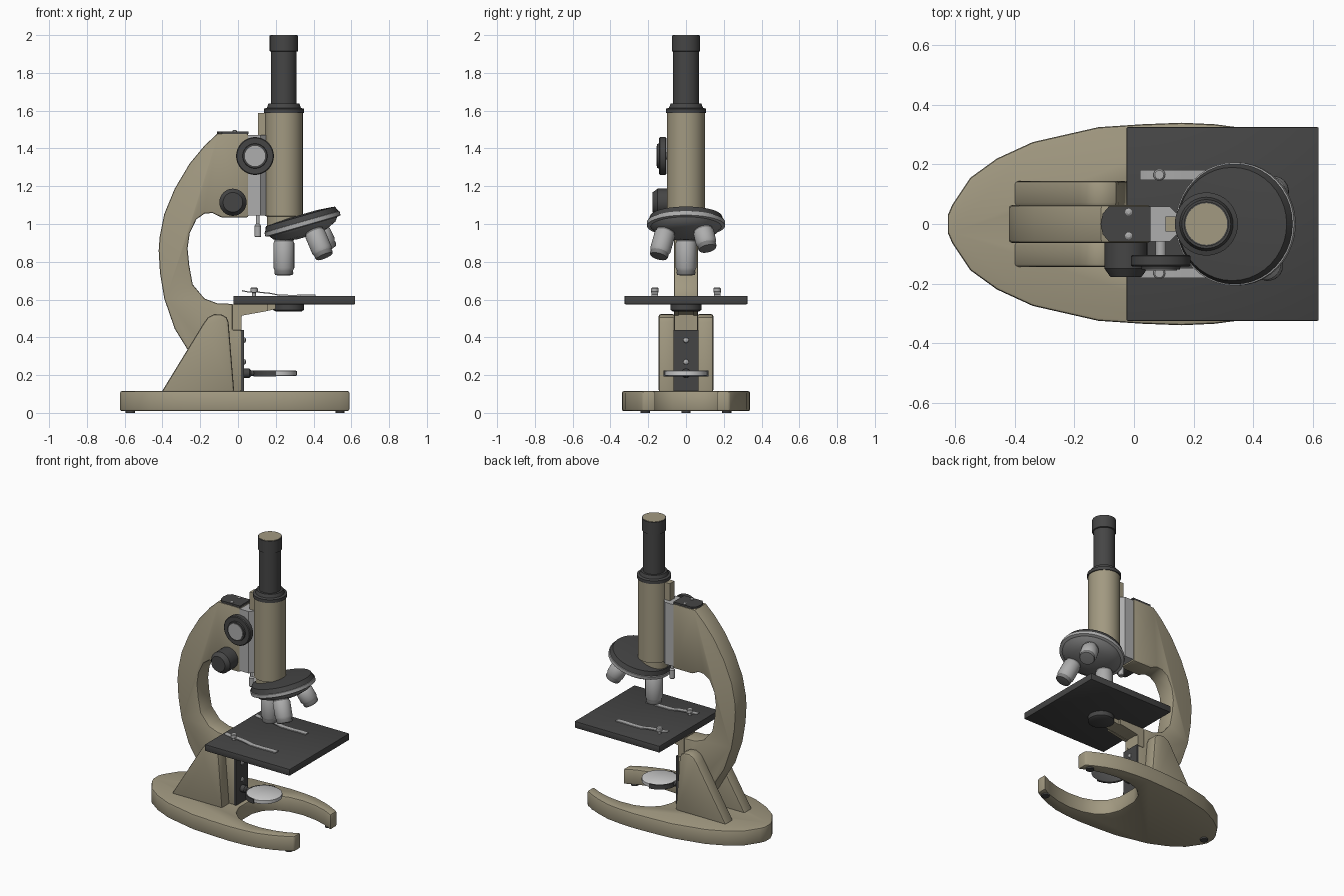
import bpy, bmesh, math
from mathutils import Matrix, Vector


def material(name, rgb):
    m = bpy.data.materials.new(name)
    m.diffuse_color = (*rgb, 1)
    return m


BEIGE = material("beige_paint", (0.36, 0.32, 0.22))
DARK = material("dark_enamel", (0.06, 0.06, 0.06))
STEEL = material("steel", (0.42, 0.42, 0.42))
GREY = material("grey_metal", (0.2, 0.2, 0.2))
GLASS = material("mirror_face", (0.52, 0.52, 0.52))


def finish(name, bm, mat, matrix=Matrix(), angle=32):
    bmesh.ops.recalc_face_normals(bm, faces=bm.faces)
    bm.transform(matrix)
    me = bpy.data.meshes.new(name)
    bm.to_mesh(me)
    bm.free()
    me.shade_smooth()
    me.set_sharp_from_angle(angle=math.radians(angle))
    me.materials.append(mat)
    ob = bpy.data.objects.new(name, me)
    bpy.context.collection.objects.link(ob)
    return ob


def prism(name, pts, lo, hi, mat, axis="Y", bevel=0.0):
    """Extrude a 2D outline: XZ outline along Y, or XY outline along Z."""
    bm = bmesh.new()
    put = (lambda p: (p[0], lo, p[1])) if axis == "Y" else (lambda p: (p[0], p[1], lo))
    face = bm.faces.new([bm.verts.new(put(p)) for p in pts])
    out = bmesh.ops.extrude_face_region(bm, geom=[face])["geom"]
    step = Vector((0, hi - lo, 0)) if axis == "Y" else Vector((0, 0, hi - lo))
    bmesh.ops.translate(bm, vec=step, verts=[v for v in out if isinstance(v, bmesh.types.BMVert)])
    bmesh.ops.recalc_face_normals(bm, faces=bm.faces)
    if bevel:
        edges = [e for e in bm.edges if e.calc_face_angle(0) > math.radians(50)]
        bmesh.ops.bevel(bm, geom=edges, offset=bevel, segments=2, profile=0.5,
                        affect="EDGES", clamp_overlap=True)
    return finish(name, bm, mat)


def box(name, x0, x1, y0, y1, z0, z1, mat, bevel=0.0):
    return prism(name, [(x0, z0), (x1, z0), (x1, z1), (x0, z1)], y0, y1, mat, "Y", bevel)


def lathe(name, profile, mat, matrix=Matrix(), seg=32):
    """Solid of revolution about local Z from (radius, height) pairs, capped at both ends."""
    bm = bmesh.new()
    rings = [[bm.verts.new((r * math.cos(2 * math.pi * i / seg), r * math.sin(2 * math.pi * i / seg), z))
              for i in range(seg)] for r, z in profile]
    for a, b in zip(rings, rings[1:]):
        for i in range(seg):
            j = (i + 1) % seg
            bm.faces.new((a[i], a[j], b[j], b[i]))
    bm.faces.new(rings[0])
    bm.faces.new(rings[-1])
    return finish(name, bm, mat, matrix)


def at(x, y, z):
    return Matrix.Translation((x, y, z))


FRONT = Matrix.Rotation(math.pi / 2, 4, "X")   # local Z points to -y
RIGHT = Matrix.Rotation(math.pi / 2, 4, "Y")   # local Z points to +x

# Horseshoe base and its feet
half = [(-0.625, 0.03), (-0.61, 0.065), (-0.55, 0.155), (-0.46, 0.22), (-0.34, 0.275), (-0.12, 0.325),
        (0.03, 0.335), (0.16, 0.34), (0.27, 0.335), (0.37, 0.322), (0.47, 0.29), (0.54, 0.258), (0.59, 0.23),
        (0.59, 0.16), (0.52, 0.195), (0.43, 0.222), (0.33, 0.235), (0.23, 0.228), (0.15, 0.2), (0.09, 0.145),
        (0.06, 0.07)]
prism("base", half + [(x, -y) for x, y in reversed(half)], 0.01, 0.115, BEIGE, "Z", 0.01)
for x, y in ((-0.57, 0), (0.54, 0.215), (0.54, -0.215)):
    lathe("foot", [(0.025, 0), (0.025, 0.014)], DARK, at(x, y, 0), 16)

# Pillar cheeks either side of the arm
cheek = [(-0.405, 0.11), (-0.185, 0.47), (-0.16, 0.505), (-0.125, 0.523), (-0.085, 0.52), (-0.06, 0.505),
         (-0.05, 0.48), (-0.02, 0.11)]
for s in (-1, 1):
    prism("pillar_cheek", cheek, s * 0.06, s * 0.145, BEIGE, "Y", 0.012)

# Curved arm
arm = [(0.055, 1.478), (-0.11, 1.478), (-0.177, 1.415), (-0.256, 1.32), (-0.335, 1.187), (-0.39, 1.054),
       (-0.415, 0.93), (-0.42, 0.86), (-0.413, 0.74), (-0.39, 0.604), (-0.335, 0.445), (-0.27, 0.34),
       (-0.2, 0.22), (-0.19, 0.112), (0.018, 0.112), (0.018, 0.44), (-0.028, 0.44), (-0.028, 0.577),
       (-0.11, 0.58), (-0.177, 0.605), (-0.24, 0.68), (-0.258, 0.78), (-0.267, 0.87), (-0.256, 0.95),
       (-0.22, 1.025), (-0.177, 1.055), (-0.135, 1.058), (-0.087, 1.035), (0.055, 1.035)]
prism("arm", arm, -0.063, 0.063, BEIGE, "Y", 0.009)

# Cap plate on the arm with two screws
prism("arm_cap", [(0.055, -0.058), (0.055, 0.058), (-0.085, 0.058), (-0.105, 0.035), (-0.112, 0),
                  (-0.105, -0.035), (-0.085, -0.058)], 1.476, 1.49, DARK, "Z")
for s in (-1, 1):
    lathe("cap_screw", [(0.012, 0), (0.012, 0.008), (0.006, 0.012)], STEEL, at(-0.018, s * 0.04, 1.486), 12)

# Stage, bracket and condenser
box("stage", -0.025, 0.62, -0.325, 0.325, 0.575, 0.62, DARK, 0.004)
prism("stage_bracket", [(-0.028, 0.577), (-0.028, 0.44), (0.016, 0.44), (0.02, 0.52), (0.17, 0.543), (0.2, 0.55),
                        (0.2, 0.577)], -0.045, 0.045, BEIGE)
for s in (-1, 1):
    prism("bracket_rib", [(-0.028, 0.577), (-0.028, 0.44), (0.018, 0.44), (0.02, 0.515), (0.16, 0.54),
                          (0.16, 0.577)], s * 0.04, s * 0.06, BEIGE)
lathe("condenser", [(0.07, 0.538), (0.082, 0.545), (0.082, 0.58)], DARK, at(0.268, 0, 0))

# Stage clips
clip = [(0.02, 0.65), (0.05, 0.644), (0.11, 0.642), (0.17, 0.636), (0.22, 0.626), (0.3, 0.625), (0.36, 0.627),
        (0.41, 0.626)]
for s in (-1, 1):
    y = s * 0.165
    prism("stage_clip", clip + [(x, z - 0.006) for x, z in reversed(clip)], y - 0.017, y + 0.017, STEEL)
    lathe("clip_screw", [(0.011, 0.615), (0.011, 0.636), (0.02, 0.637), (0.02, 0.658), (0.015, 0.663)], STEEL,
          at(0.085, y, 0), 20)

# Front plate with screws, and swivelling mirror
box("mirror_plate", 0.016, 0.031, -0.065, 0.065, 0.115, 0.44, DARK)
for z in (0.27, 0.385):
    lathe("plate_screw", [(0.015, 0), (0.013, 0.008), (0.006, 0.012)], STEEL, at(0.03, 0, z) @ RIGHT, 16)
lathe("mirror_stem", [(0.024, 0.03), (0.024, 0.06), (0.015, 0.07), (0.015, 0.11)], DARK, at(0, 0, 0.21) @ RIGHT, 20)
lathe("mirror", [(0.105, 0.195), (0.112, 0.199), (0.112, 0.221), (0.105, 0.225)], GLASS, at(0.2, 0, 0))
arc = [math.radians(90 + 180 * i / 16) for i in range(17)]
prism("mirror_fork", [(0.2 + 0.118 * math.cos(a), 0.118 * math.sin(a)) for a in arc]
      + [(0.2 + 0.108 * math.cos(a), 0.108 * math.sin(a)) for a in reversed(arc)], 0.193, 0.224, DARK, "Z")

# Focus slide, rack and stop pin
prism("focus_slide", [(0.053, -0.058), (0.12, -0.058), (0.148, -0.03), (0.148, 0.03), (0.12, 0.058),
                      (0.053, 0.058)], 1.045, 1.47, STEEL, "Z")
box("rack", 0.105, 0.16, -0.025, 0.025, 1.05, 1.588, BEIGE)
lathe("stop_pin", [(0.014, 0.93), (0.018, 0.935), (0.018, 0.99), (0.01, 1.0), (0.01, 1.05)], STEEL,
      at(0.105, 0, 0), 16)

# Coarse and fine focus knobs
coarse = at(0.09, 0, 1.36) @ FRONT
lathe("coarse_shaft", [(0.018, 0.04), (0.018, 0.12)], STEEL, coarse, 16)
lathe("coarse_knob", [(0.095, 0.104), (0.1, 0.108), (0.1, 0.138), (0.095, 0.143), (0.066, 0.143), (0.064, 0.153)],
      DARK, coarse, 40)
lathe("coarse_knob_cap", [(0.054, 0.15), (0.054, 0.156)], STEEL, coarse)
lathe("fine_knob", [(0.072, 0.06), (0.072, 0.15), (0.052, 0.178)], DARK, at(-0.027, 0, 1.115) @ FRONT)

# Body tube and eyepiece
TUBE = at(0.243, 0, 0)
lathe("body_tube", [(0.09, 0.98), (0.09, 1.04), (0.1, 1.042), (0.1, 1.59)], BEIGE, TUBE, 40)
lathe("tube_collar", [(0.106, 1.588), (0.106, 1.61), (0.09, 1.615), (0.082, 1.637), (0.066, 1.637)], DARK, TUBE, 40)
lathe("eyepiece_tube", [(0.068, 1.6), (0.068, 1.92)], DARK, TUBE)
lathe("eyepiece_cap", [(0.068, 1.912), (0.075, 1.915), (0.075, 1.998), (0.07, 1.998)], DARK, TUBE)
lathe("eyepiece_lens", [(0.07, 1.99), (0.07, 2.0)], BEIGE, TUBE)

# Tilted revolving nosepiece
pivot = Vector((0.33, 0, 1.04))
TILT = math.radians(-16)
NOSE = Matrix.Translation(pivot) @ Matrix.Rotation(TILT, 4, "Y")
lathe("nosepiece_disc", [(0.19, -0.045), (0.203, -0.03), (0.19, 0.0), (0.1, 0.008)], DARK, NOSE, 40)
lathe("nosepiece_ring", [(0.19, -0.056), (0.207, -0.052), (0.207, -0.03), (0.195, -0.026)], STEEL, NOSE, 40)
lathe("nosepiece_turret", [(0.05, -0.112), (0.12, -0.1), (0.17, -0.078), (0.192, -0.05), (0.19, -0.035)],
      GREY, NOSE, 40)

# Three objectives spread around the nosepiece axis
axis = Matrix.Rotation(TILT, 3, "Y") @ Vector((0, 0, 1))
for turn, tip in ((0, 0.728), (114, 0.765), (-130, 0.8)):
    spin = Matrix.Translation(pivot) @ Matrix.Rotation(math.radians(turn), 4, axis) @ Matrix.Translation(-pivot)
    place = spin @ TUBE
    lathe("objective_collar", [(0.05, 0.9), (0.05, 0.99)], GREY, place, 24)
    lathe("objective_barrel", [(0.048, tip + 0.025), (0.055, tip + 0.04), (0.055, 0.9), (0.05, 0.908)], STEEL, place, 24)
    lathe("objective_tip", [(0.03, tip), (0.046, tip + 0.002), (0.05, tip + 0.012), (0.048, tip + 0.03)],
          GREY, place, 24)
